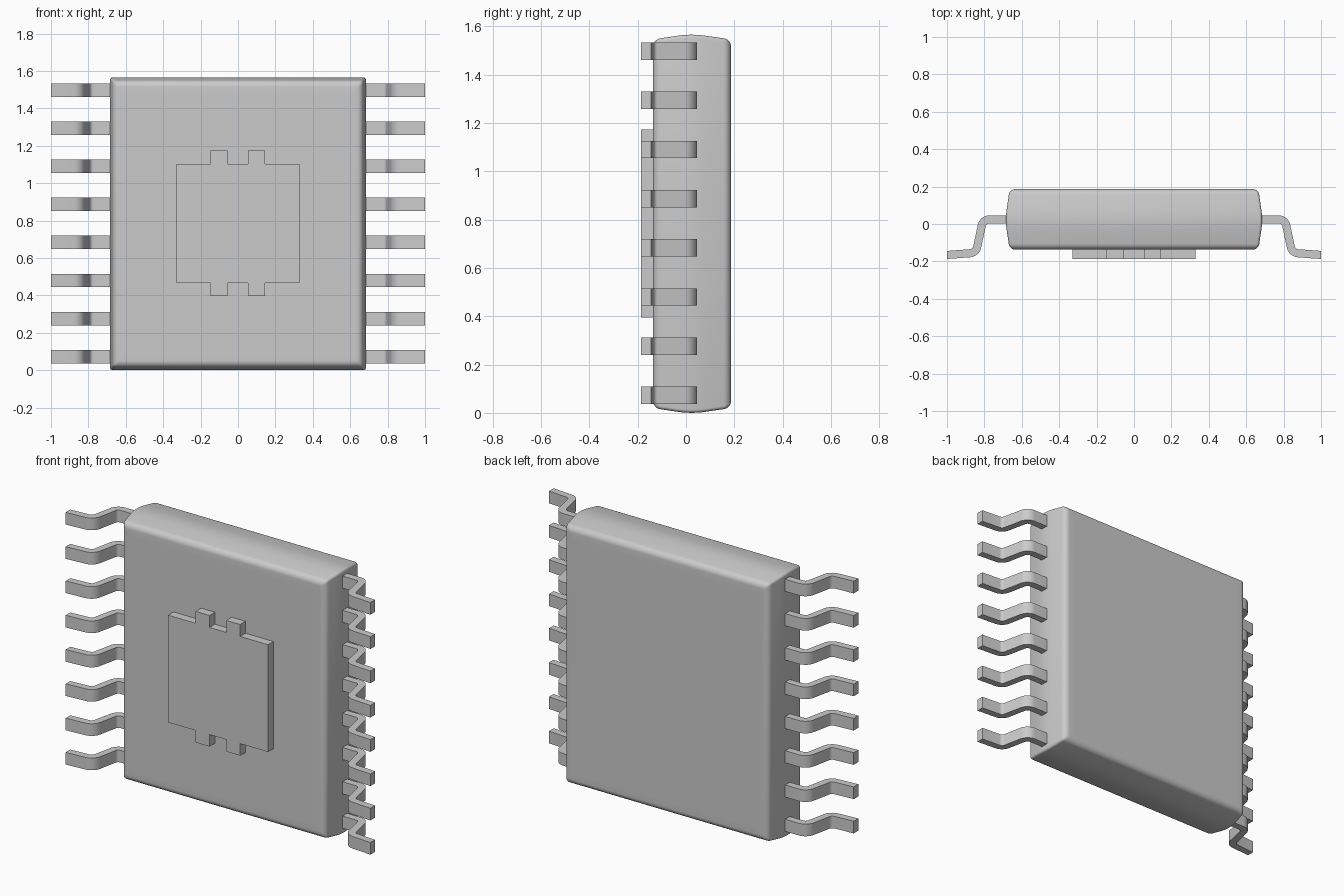
import bpy, bmesh, math
from mathutils import Vector

if "Cube" in bpy.data.objects:
    bpy.data.objects.remove(bpy.data.objects["Cube"])

MID_Z = 0.7825      # half height of the package
PITCH = 0.2034      # lead spacing


def fillet(points, radii, steps=8):
    """Round the inner corners of an open 2D polyline."""
    pts = [Vector(p) for p in points]
    out = [pts[0]]
    for i, r in enumerate(radii, 1):
        p = pts[i]
        a = (pts[i - 1] - p).normalized()
        b = (pts[i + 1] - p).normalized()
        half = a.angle(b) / 2
        centre = p + (a + b).normalized() * r / math.sin(half)
        t = r / math.tan(half)
        s, e = p + a * t - centre, p + b * t - centre
        turn = math.atan2(s.x * e.y - s.y * e.x, s.dot(e))
        for k in range(steps + 1):
            ang = turn * k / steps
            c, n = math.cos(ang), math.sin(ang)
            out.append(centre + Vector((s.x * c - s.y * n, s.x * n + s.y * c)))
    out.append(pts[-1])
    return out


def finish(name, bm):
    bmesh.ops.recalc_face_normals(bm, faces=bm.faces)
    mesh = bpy.data.meshes.new(name)
    bm.to_mesh(mesh)
    bm.free()
    obj = bpy.data.objects.new(name, mesh)
    bpy.context.collection.objects.link(obj)
    bpy.ops.object.select_all(action='DESELECT')
    obj.select_set(True)
    bpy.context.view_layer.objects.active = obj
    bpy.ops.object.shade_smooth_by_angle(angle=math.radians(28))
    return obj


def bridge(bm, rings):
    """Skin closed rings of equal length and cap both ends."""
    for r0, r1 in zip(rings, rings[1:]):
        n = len(r0)
        for i in range(n):
            j = (i + 1) % n
            bm.faces.new((r0[i], r0[j], r1[j], r1[i]))
    bm.faces.new(rings[0])
    bm.faces.new(rings[-1])


# Moulded body: side profile (inset, y) swept around a rectangle
def rounded_rect(hx, hz, r):
    pts = []
    for q, (sx, sz) in enumerate(((1, 1), (-1, 1), (-1, -1), (1, -1))):
        for k in range(5):
            a = math.radians(90 * q + 22.5 * k)
            pts.append((sx * (hx - r) + r * math.cos(a), sz * (hz - r) + r * math.sin(a)))
    return pts


profile = fillet([(0.09, -0.137), (0.020, -0.137), (-0.004, 0.022), (0.020, 0.187), (0.09, 0.187)],
                 [0.036, 0.40, 0.036])
bm = bmesh.new()
rings = []
for inset, y in profile:
    rings.append([bm.verts.new((x, y, MID_Z + z))
                  for x, z in rounded_rect(0.685 - inset, MID_Z - inset, 0.014)])
bridge(bm, rings)
finish("body", bm)

# Thermal pad on the front face: square with two tabs above and below
upper = [(0.328, 0.318), (0.145, 0.318), (0.145, 0.389), (0.054, 0.389), (0.054, 0.318),
         (-0.056, 0.318), (-0.056, 0.389), (-0.147, 0.389), (-0.147, 0.318), (-0.328, 0.318)]
outline = upper + [(x, -z) for x, z in reversed(upper)]
bm = bmesh.new()
bridge(bm, [[bm.verts.new((x, y, MID_Z + 0.002 + z)) for x, z in outline] for y in (-0.187, -0.13)])
finish("thermal_pad", bm)

# Gull-wing leads: bent strip, repeated down each side
path = fillet([(0.66, 0.025), (0.807, 0.025), (0.845, -0.154), (1.0, -0.1655)], [0.043, 0.043])
left, right = [], []
for i, p in enumerate(path):
    d = (path[min(i + 1, len(path) - 1)] - path[max(i - 1, 0)]).normalized()
    nrm = Vector((-d.y, d.x)) * 0.0215
    if i == len(path) - 1:
        nrm = Vector((0, 0.0215))
    left.append(p + nrm)
    right.append(p - nrm)
section = left + right[::-1]

for side, label in ((1, "right"), (-1, "left")):
    for k in range(8):
        z = MID_Z + 0.002 + (k - 3.5) * PITCH
        bm = bmesh.new()
        bridge(bm, [[bm.verts.new((side * p.x, p.y, z + h)) for p in section]
                    for h in (-0.036, 0.036)])
        finish(f"lead_{label}_{k + 1}", bm)
